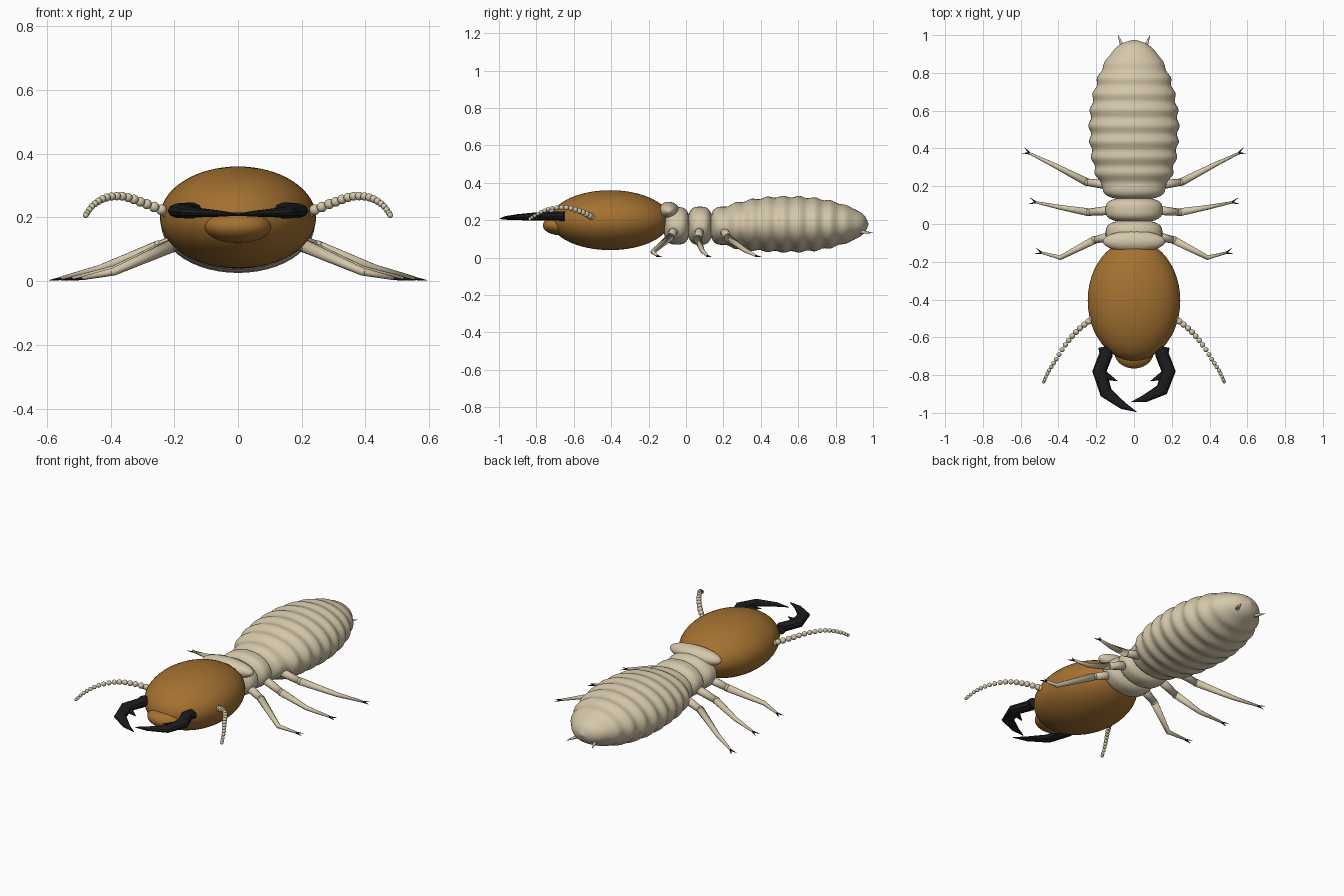
import bpy, bmesh, math
from mathutils import Vector

if "Cube" in bpy.data.objects:
    bpy.data.objects.remove(bpy.data.objects["Cube"])


def material(name, color):
    m = bpy.data.materials.new(name)
    m.diffuse_color = (*color, 1)
    m.use_nodes = True
    m.node_tree.nodes["Principled BSDF"].inputs["Base Color"].default_value = m.diffuse_color
    return m


CREAM = material("cream", (0.66, 0.57, 0.40))
AMBER = material("amber_brown", (0.37, 0.165, 0.03))
BLACK = material("near_black", (0.012, 0.012, 0.014))


def finish(name, bm, mat, smooth=True):
    bmesh.ops.recalc_face_normals(bm, faces=bm.faces)
    me = bpy.data.meshes.new(name)
    bm.to_mesh(me)
    bm.free()
    me.materials.append(mat)
    for p in me.polygons:
        p.use_smooth = smooth
    ob = bpy.data.objects.new(name, me)
    bpy.context.collection.objects.link(ob)
    return ob


def ball(bm, center, radii, u=32, v=20):
    vs = bmesh.ops.create_uvsphere(bm, u_segments=u, v_segments=v, radius=1)["verts"]
    for p in vs:
        p.co = Vector([c + r * k for c, r, k in zip(center, radii, p.co)])


def ellipsoid(name, center, radii, mat, u=48, v=32):
    bm = bmesh.new()
    ball(bm, center, radii, u, v)
    return finish(name, bm, mat)


def loft(bm, rings):
    """Skin a list of point rings and cap both ends."""
    rows = [[bm.verts.new(p) for p in r] for r in rings]
    n = len(rows[0])
    for a, b in zip(rows, rows[1:]):
        for i in range(n):
            bm.faces.new((a[i], a[(i + 1) % n], b[(i + 1) % n], b[i]))
    bm.faces.new(rows[0])
    bm.faces.new(rows[-1])


def tube(bm, path, sizes, n=12):
    """Tapered tube; sizes are (half width, half height) per point."""
    path = [Vector(p) for p in path]
    rings = []
    for i, p in enumerate(path):
        t = (path[min(i + 1, len(path) - 1)] - path[max(i - 1, 0)]).normalized()
        side = t.cross(Vector((0, 0, 1))).normalized()
        up = side.cross(t)
        w, h = sizes[i]
        rings.append([p + side * w * math.cos(a) + up * h * math.sin(a)
                      for a in (2 * math.pi * k / n for k in range(n))])
    loft(bm, rings)


def spline(points, s):
    """Catmull-Rom sample of points at s in 0..1."""
    f = s * (len(points) - 1)
    i = min(int(f), len(points) - 2)
    t = f - i
    a, b, c, d = (points[max(0, min(len(points) - 1, i + k))] for k in (-1, 0, 1, 2))
    return [0.5 * (2 * q + (r - p) * t + (2 * p - 5 * q + 4 * r - w) * t * t
                   + (3 * q - p - 3 * r + w) * t ** 3) for p, q, r, w in zip(a, b, c, d)]


# Head, upper lip and neck shield
ellipsoid("head", (0, -0.405, 0.2), (0.245, 0.32, 0.16), AMBER)
ellipsoid("upper_lip", (0, -0.675, 0.172), (0.105, 0.09, 0.052), AMBER)
ellipsoid("neck_shield", (0, -0.092, 0.25), (0.165, 0.056, 0.048), CREAM)


# Thorax: three rounded barrels
def barrel(name, y0, y1, rx, rz, zc):
    bm = bmesh.new()
    rings = []
    for i in range(17):
        s = -math.cos(math.pi * i / 16)
        k = max(0.03, (1 - abs(s) ** 3.2) ** 0.4)
        y = (y0 + y1) / 2 + s * (y1 - y0) / 2
        rings.append([(rx * k * math.cos(a), y, zc + rz * k * math.sin(a))
                      for a in (math.tau * j / 40 for j in range(40))])
    loft(bm, rings)
    finish(name, bm, CREAM)


barrel("front_thorax", -0.12, 0.022, 0.15, 0.1, 0.17)
barrel("middle_thorax", 0.008, 0.142, 0.151, 0.102, 0.17)
barrel("rear_thorax", 0.128, 0.27, 0.166, 0.102, 0.17)

# Abdomen: rippled sections of (y, half width, half height, centre z)
PROFILE = [(0.17, 0.15, 0.09, 0.17), (0.25, 0.196, 0.117, 0.17), (0.35, 0.222, 0.135, 0.175),
           (0.45, 0.232, 0.145, 0.178), (0.55, 0.234, 0.148, 0.178), (0.65, 0.222, 0.144, 0.178),
           (0.75, 0.198, 0.13, 0.178), (0.85, 0.157, 0.103, 0.178), (0.92, 0.108, 0.072, 0.178),
           (0.955, 0.065, 0.045, 0.178), (0.975, 0.006, 0.005, 0.178)]
bm = bmesh.new()
rings = []
for i in range(121):
    y, rx, rz, zc = spline(PROFILE, i / 120)
    fade = max(0, min(1, (0.93 - y) / 0.15))
    w = 0.0065 * fade * math.cos(math.tau * (y - 0.52) / 0.085)
    rings.append([((rx + w) * math.cos(a), y, zc + (rz + w * 0.7) * math.sin(a))
                  for a in (math.tau * j / 48 for j in range(48))])
loft(bm, rings)
finish("abdomen", bm, CREAM)

# Legs: hip, knee, ankle and foot points on the +x side
LEGS = {
    "front_leg": [(0.10, -0.06, 0.15), (0.21, -0.085, 0.11), (0.39, -0.178, 0.03), (0.49, -0.152, 0.009)],
    "middle_leg": [(0.10, 0.075, 0.15), (0.24, 0.062, 0.10), (0.39, 0.088, 0.036), (0.52, 0.115, 0.009)],
    "hind_leg": [(0.10, 0.2, 0.15), (0.25, 0.222, 0.107), (0.43, 0.315, 0.04), (0.555, 0.375, 0.009)],
}
ANTENNA = [(0.225, -0.505, 0.218), (0.295, -0.56, 0.245), (0.36, -0.635, 0.266),
           (0.415, -0.72, 0.262), (0.455, -0.785, 0.238), (0.478, -0.835, 0.207)]

for sx, tag in ((1, "right"), (-1, "left")):
    def flip(p):
        return Vector((p[0] * sx, p[1], p[2]))

    for name, pts in LEGS.items():
        pts = [flip(p) for p in pts]
        bm = bmesh.new()
        radii = [0.026, 0.019, 0.012, 0.006]
        tube(bm, [pts[0], pts[1]], [(0.026, 0.026), (0.019, 0.019)])
        tube(bm, pts[1:], [(0.021, 0.021), (0.0125, 0.0125), (0.006, 0.006)])
        for p, r in zip(pts[1:3], (0.021, 0.0125)):
            ball(bm, p, (r, r, r), 12, 8)
        finish(f"{name}_{tag}", bm, CREAM)
        # Forked claws
        bm = bmesh.new()
        d = pts[3] - pts[2]
        d.z = 0
        d.normalize()
        side = Vector((-d.y, d.x, 0))
        for s in (1, -1):
            tip = pts[3] + d * 0.034 + side * s * 0.016
            tip.z = 0.003
            tube(bm, [pts[3] - d * 0.004, tip], [(0.0055, 0.0055), (0.001, 0.001)], 8)
        finish(f"{name}_claws_{tag}", bm, BLACK)

    # Beaded antenna
    bm = bmesh.new()
    for i in range(18):
        s = i / 17
        r = 0.0175 - 0.0085 * s
        ball(bm, flip(spline(ANTENNA, s)), (r, r, r), 14, 10)
    finish(f"antenna_{tag}", bm, CREAM)

    # Tail spike
    bm = bmesh.new()
    tube(bm, [flip((0.058, 0.93, 0.138)), flip((0.085, 1.0, 0.132))], [(0.013, 0.011), (0.001, 0.001)])
    finish(f"tail_spike_{tag}", bm, CREAM)

    # Jaw: curved tapered blade with one inner tooth, left side longer
    if sx < 0:
        path = [(0.155, -0.65, 0.221), (0.148, -0.69, 0.222), (0.183, -0.78, 0.221),
                (0.148, -0.893, 0.216), (0.058, -0.962, 0.212), (-0.015, -0.995, 0.208)]
    else:
        path = [(0.155, -0.65, 0.221), (0.148, -0.69, 0.222), (0.183, -0.78, 0.221),
                (0.148, -0.878, 0.216), (0.055, -0.925, 0.212), (-0.015, -0.942, 0.208)]
    bm = bmesh.new()
    tube(bm, [flip(p) for p in path], [(0.035, 0.026), (0.036, 0.026), (0.038, 0.024),
                                       (0.034, 0.017), (0.02, 0.01), (0.001, 0.002)], 10)
    tube(bm, [flip((0.17, -0.795, 0.219)), flip((0.087, -0.832, 0.213))],
         [(0.028, 0.016), (0.001, 0.002)], 8)
    jaw = finish(f"jaw_{tag}", bm, BLACK, smooth=False)
